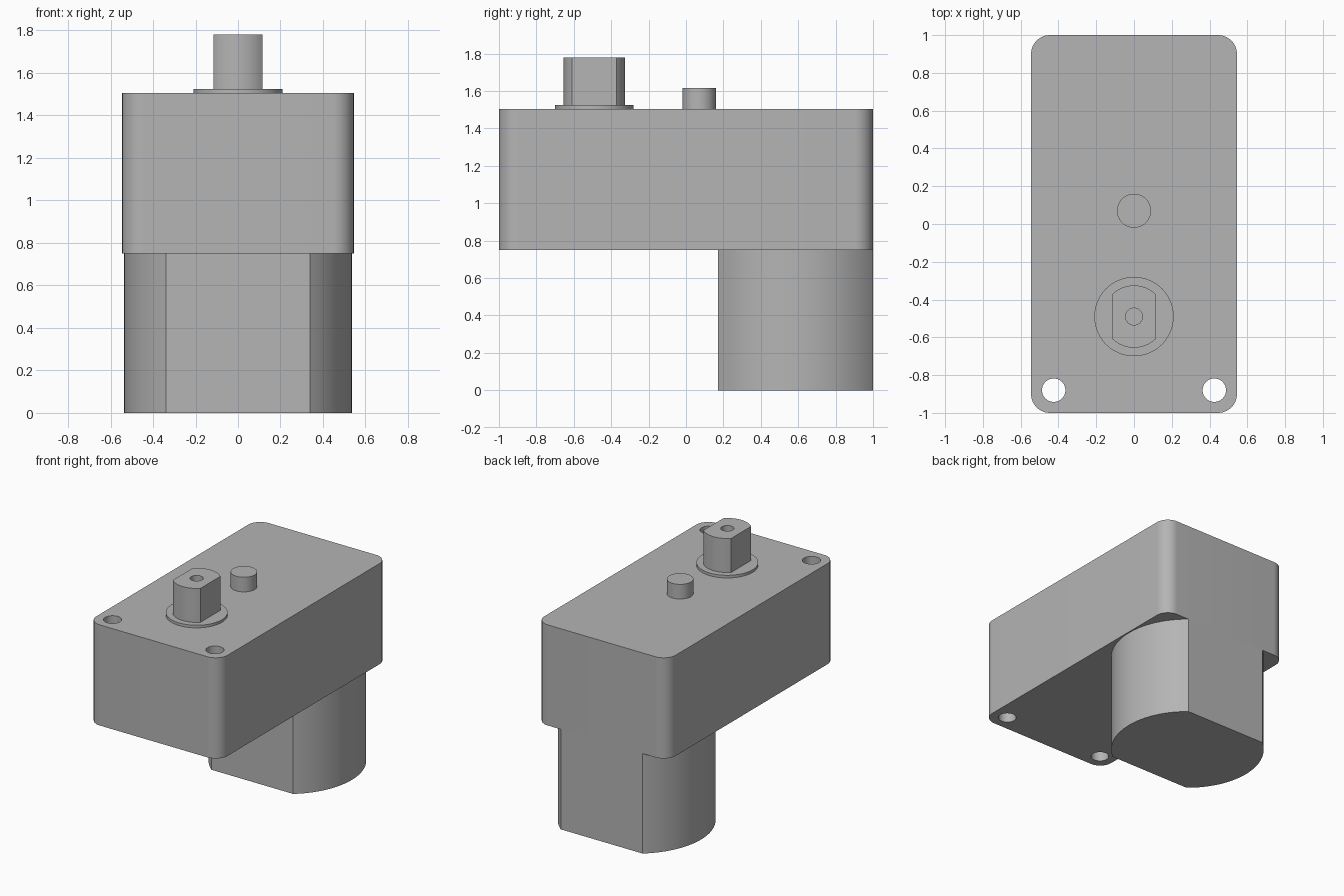
import bpy
import bmesh
from math import cos, sin, pi, asin, acos, radians

cube = bpy.data.objects.get("Cube")
if cube:
    bpy.data.objects.remove(cube, do_unlink=True)

grey = bpy.data.materials.new("plain grey")
grey.use_nodes = True
colour = (0.46, 0.46, 0.46, 1)
grey.diffuse_color = colour
grey.node_tree.nodes["Principled BSDF"].inputs["Base Color"].default_value = colour


def arc(cx, cy, r, start, end, n):
    """Points along an arc, both ends included."""
    return [(cx + r * cos(start + (end - start) * i / n),
             cy + r * sin(start + (end - start) * i / n)) for i in range(n + 1)]


def circle(cx, cy, r, n=64):
    return arc(cx, cy, r, 0, 2 * pi, n)[:-1]


def prism(name, outline, z0, z1):
    """Extrude a closed outline from z0 to z1."""
    bm = bmesh.new()
    base = bm.faces.new([bm.verts.new((x, y, z0)) for x, y in outline])
    top = bmesh.ops.extrude_face_region(bm, geom=[base])["geom"]
    verts = [v for v in top if isinstance(v, bmesh.types.BMVert)]
    bmesh.ops.translate(bm, verts=verts, vec=(0, 0, z1 - z0))
    bmesh.ops.recalc_face_normals(bm, faces=bm.faces)
    mesh = bpy.data.meshes.new(name)
    bm.to_mesh(mesh)
    bm.free()
    mesh.materials.append(grey)
    obj = bpy.data.objects.new(name, mesh)
    bpy.context.collection.objects.link(obj)
    return obj


def select(obj):
    bpy.ops.object.select_all(action='DESELECT')
    obj.select_set(True)
    bpy.context.view_layer.objects.active = obj


def drill(obj, x, y, r, z0, z1):
    """Cut a round hole and discard the cutter."""
    cutter = prism("drill", circle(x, y, r, 48), z0, z1)
    cutter.hide_render = True
    mod = obj.modifiers.new("hole", 'BOOLEAN')
    mod.operation = 'DIFFERENCE'
    mod.solver = 'EXACT'
    mod.object = cutter
    select(obj)
    bpy.ops.object.modifier_apply(modifier=mod.name)
    bpy.data.objects.remove(cutter, do_unlink=True)


# Gearbox housing: rounded rectangle with two mounting holes
half_x, half_y, corner = 0.545, 1.0, 0.1
outline = []
for i, (sx, sy) in enumerate([(1, 1), (-1, 1), (-1, -1), (1, -1)]):
    outline += arc(sx * (half_x - corner), sy * (half_y - corner), corner,
                   i * pi / 2, (i + 1) * pi / 2, 16)
gearbox = prism("gearbox_housing", outline, 0.75, 1.505)
for side in (-1, 1):
    drill(gearbox, side * 0.425, -0.88, 0.062, 0.6, 1.7)

# Motor can: cylinder with flats at front and back
r, flat, cy = 0.536, 0.415, 0.585
a = asin(flat / r)
motor = prism("motor_can", arc(0, cy, r, -a, a, 40) + arc(0, cy, r, pi - a, pi + a, 40),
              0, 0.75)

# Output shaft: collar and double-flatted shaft with a centre hole
shaft_y = -0.49
collar = prism("shaft_collar", circle(0, shaft_y, 0.21), 1.505, 1.525)
r, flat = 0.165, 0.115
a = acos(flat / r)
shaft = prism("output_shaft", arc(0, shaft_y, r, a, pi - a, 24)
              + arc(0, shaft_y, r, pi + a, 2 * pi - a, 24), 1.525, 1.78)
drill(shaft, 0, shaft_y, 0.045, 1.58, 1.9)

# Locating peg
peg = prism("locating_peg", circle(0, 0.07, 0.09), 1.505, 1.615)

for part in (gearbox, motor, collar, shaft, peg):
    select(part)
    bpy.ops.object.shade_smooth_by_angle(angle=radians(30))
